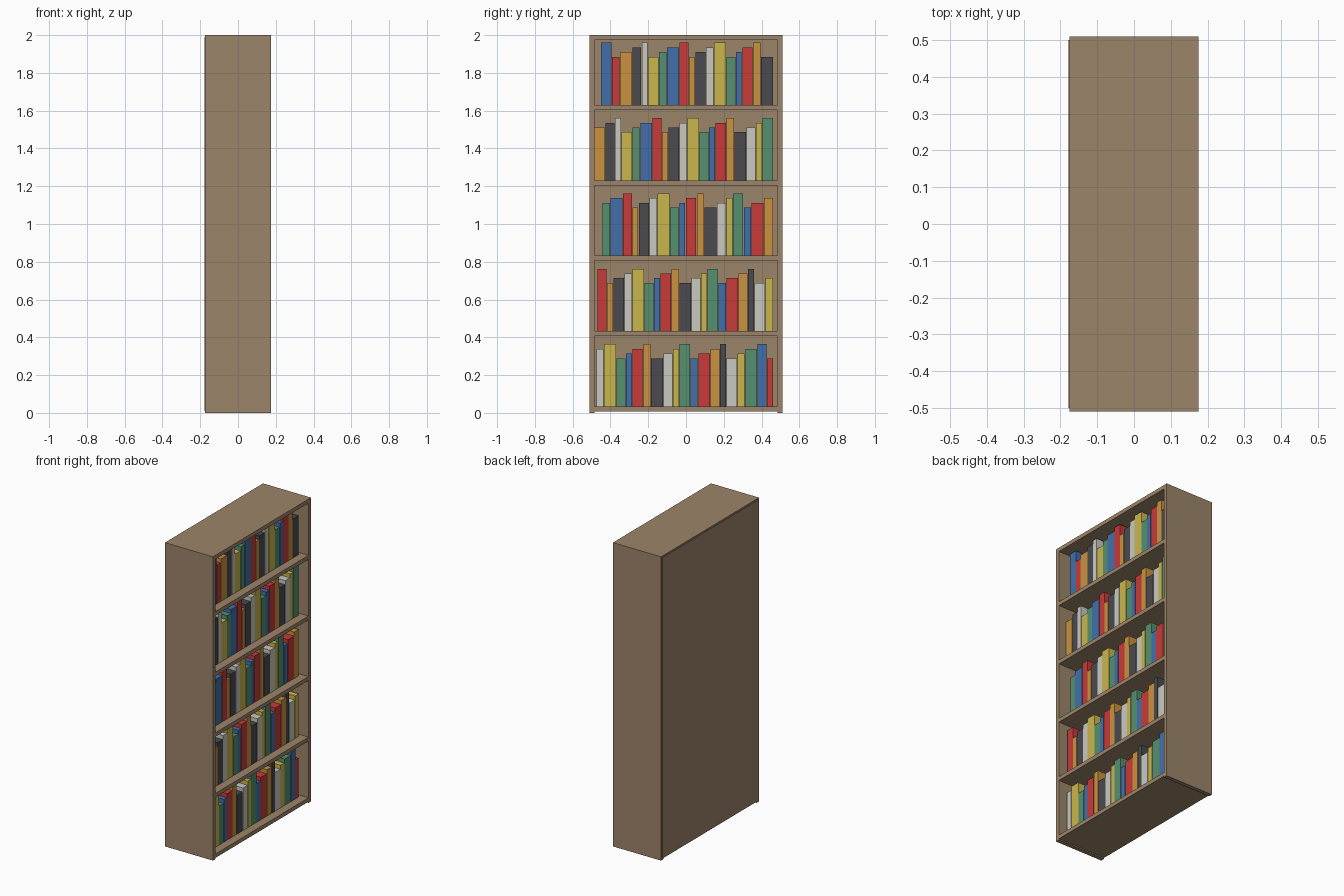
import bpy
import bmesh
from mathutils import Matrix, Vector

if "Cube" in bpy.data.objects:
    bpy.data.objects.remove(bpy.data.objects["Cube"], do_unlink=True)


def make_material(name, rgb):
    mat = bpy.data.materials.new(name)
    mat.use_nodes = True
    mat.diffuse_color = (*rgb, 1)
    mat.node_tree.nodes["Principled BSDF"].inputs["Base Color"].default_value = (*rgb, 1)
    return mat


def add_box(bm, low, high, material_index=0):
    low, high = Vector(low), Vector(high)
    matrix = Matrix.Translation((low + high) / 2) @ Matrix.Diagonal((*(high - low), 1))
    verts = bmesh.ops.create_cube(bm, size=1, matrix=matrix)["verts"]
    for face in {f for v in verts for f in v.link_faces}:
        face.material_index = material_index


def finish(bm, name, materials):
    mesh = bpy.data.meshes.new(name)
    bm.to_mesh(mesh)
    bm.free()
    for mat in materials:
        mesh.materials.append(mat)
    obj = bpy.data.objects.new(name, mesh)
    bpy.context.collection.objects.link(obj)
    return obj


def box_object(name, low, high, material):
    bm = bmesh.new()
    add_box(bm, low, high)
    return finish(bm, name, [material])


wood = make_material("brown wood", (0.335, 0.232, 0.144))
covers = [
    make_material("blue cover", (0.055, 0.160, 0.405)),
    make_material("red cover", (0.580, 0.043, 0.040)),
    make_material("orange cover", (0.590, 0.288, 0.052)),
    make_material("charcoal cover", (0.070, 0.070, 0.080)),
    make_material("white cover", (0.590, 0.590, 0.550)),
    make_material("yellow cover", (0.590, 0.468, 0.073)),
    make_material("green cover", (0.089, 0.280, 0.162)),
]

# Cabinet dimensions; the open side faces +x
HALF_DEPTH, HALF_WIDTH, HEIGHT, BOARD = 0.175, 0.51, 2.0, 0.026
INNER = HALF_WIDTH - BOARD
BACK = -0.16
SHELF_PITCH, FIRST_SHELF = 0.399, 0.008

# Side panels, top and back
for name, side in (("left_end_panel", 1), ("right_end_panel", -1)):
    edges = sorted((side * INNER, side * HALF_WIDTH))
    box_object(name, (-HALF_DEPTH, edges[0], 0), (HALF_DEPTH, edges[1], HEIGHT), wood)
box_object("top_board", (-HALF_DEPTH, -INNER, HEIGHT - BOARD), (HALF_DEPTH, INNER, HEIGHT), wood)
box_object("back_panel", (-HALF_DEPTH - 0.003, -0.5, 0.01), (BACK, 0.5, HEIGHT - 0.01), wood)

# Repeating book sizes
THICKNESS = [0.050, 0.034, 0.058, 0.042, 0.065]
TALLNESS = [0.330, 0.255, 0.280, 0.305]
BOOK_BACK, BOOK_FRONT, ROW_END, GAP = -0.12, 0.12, 0.463, 0.003

# Each row: number of books, then starting cover, tallness and thickness
rows = [(19, 4, 3, 3), (19, 1, 0, 0), (18, 6, 2, 3), (19, 2, 2, 4), (18, 0, 0, 2)]

# Shelves with their rows of books
for level, (count, cover, tall, thick) in enumerate(rows):
    bottom = FIRST_SHELF + level * SHELF_PITCH
    top = bottom + BOARD
    box_object(f"shelf_{level + 1}", (BACK, -INNER, bottom), (HALF_DEPTH, INNER, top), wood)

    widths = [THICKNESS[(thick + i) % len(THICKNESS)] for i in range(count)]
    y = ROW_END - sum(widths)
    bm = bmesh.new()
    for i, width in enumerate(widths):
        height = TALLNESS[(tall + i) % len(TALLNESS)]
        add_box(bm, (BOOK_BACK, y, top), (BOOK_FRONT, y + width - GAP, top + height),
                (cover + i) % len(covers))
        y += width
    finish(bm, f"book_row_{level + 1}", covers)
